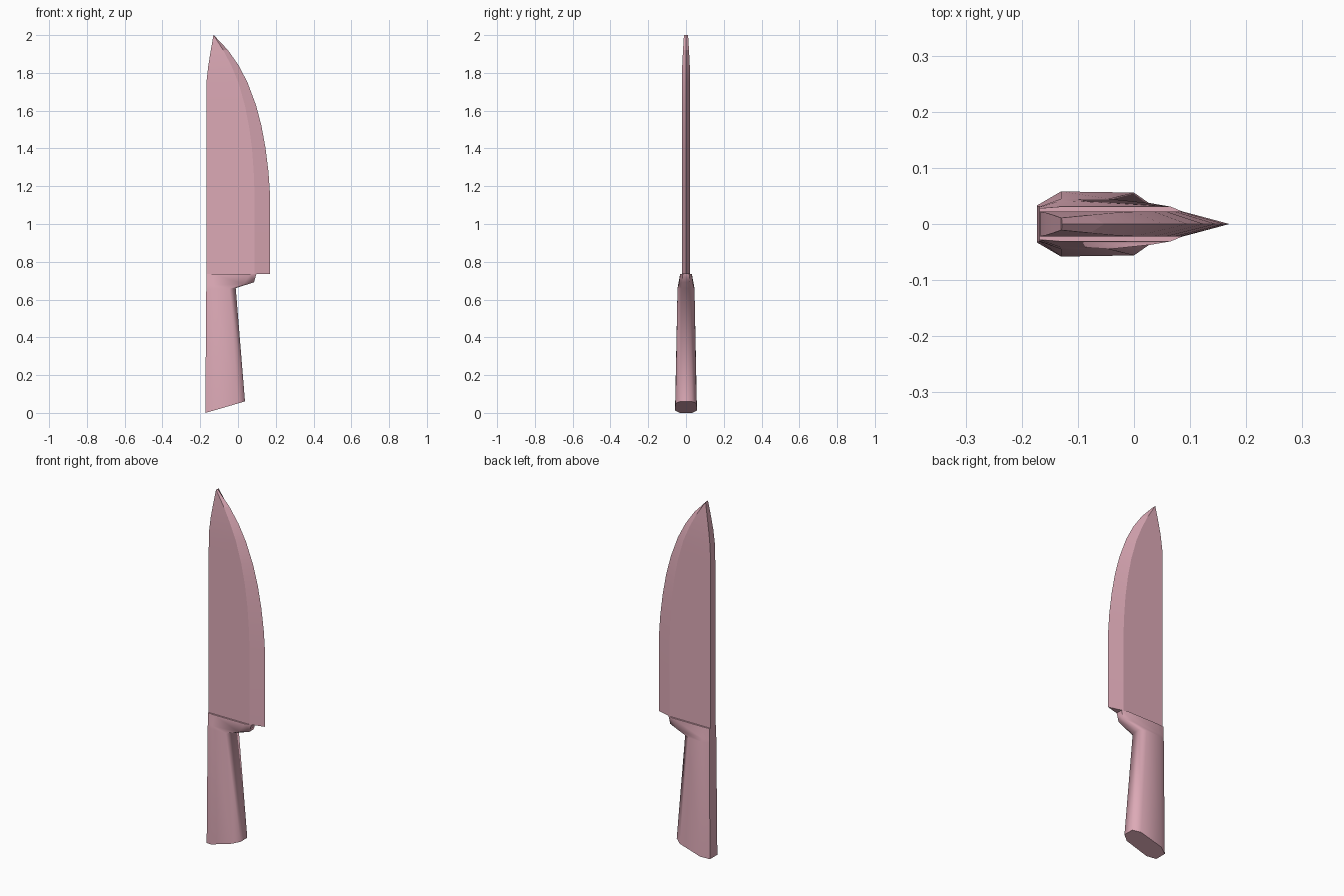
import bpy, bmesh, math

if "Cube" in bpy.data.objects:
    bpy.data.objects.remove(bpy.data.objects["Cube"])

mat = bpy.data.materials.new("pink")
mat.diffuse_color = (0.72, 0.40, 0.47, 1)
mat.use_nodes = True
mat.node_tree.nodes["Principled BSDF"].inputs["Base Color"].default_value = mat.diffuse_color


def loft(name, rings, angle):
    """Skin a stack of closed rings, cap both ends, smooth below the angle."""
    bm = bmesh.new()
    loops = [[bm.verts.new(p) for p in ring] for ring in rings]
    n = len(loops[0])
    for a, b in zip(loops, loops[1:]):
        for i in range(n):
            j = (i + 1) % n
            bm.faces.new((a[i], a[j], b[j], b[i]))
    bm.faces.new(loops[0])
    bm.faces.new(loops[-1])
    bmesh.ops.remove_doubles(bm, verts=bm.verts, dist=0.0005)
    bmesh.ops.recalc_face_normals(bm, faces=bm.faces)
    mesh = bpy.data.meshes.new(name)
    bm.to_mesh(mesh)
    bm.free()
    mesh.materials.append(mat)
    obj = bpy.data.objects.new(name, mesh)
    bpy.context.collection.objects.link(obj)
    bpy.ops.object.select_all(action='DESELECT')
    obj.select_set(True)
    bpy.context.view_layer.objects.active = obj
    bpy.ops.object.shade_smooth_by_angle(angle=math.radians(angle))
    return obj


def mirrored(half):
    """Close a half section by mirroring it across y = 0."""
    return half + [(x, -y, z) for x, y, z in reversed(half) if y > 0]


# Blade: height, spine x, grind line x, cutting edge x, half thickness
blade_rows = [
    (0.735, -0.168, 0.088, 0.170, 0.022),
    (1.15, -0.168, 0.088, 0.170, 0.022),
    (1.28, -0.168, 0.083, 0.161, 0.022),
    (1.40, -0.168, 0.074, 0.146, 0.022),
    (1.52, -0.168, 0.058, 0.124, 0.022),
    (1.63, -0.168, 0.036, 0.095, 0.022),
    (1.75, -0.167, 0.002, 0.050, 0.022),
    (1.84, -0.157, -0.036, 0.003, 0.020),
    (1.92, -0.144, -0.078, -0.053, 0.016),
    (2.00, -0.130, -0.129, -0.128, 0.011),
]
loft("blade", [mirrored([(s, t, z), (g, t, z), (e, 0, z)])
               for z, s, g, e, t in blade_rows], 10)

# Handle with slanted butt, narrow neck and flared bolster (half sections)
handle_rings = [
    [(-0.173, 0.033, 0.0), (-0.13, 0.058, 0.012), (0.0, 0.056, 0.05), (0.037, 0.03, 0.061)],
    [(-0.168, 0.031, 0.655), (-0.13, 0.045, 0.657), (-0.045, 0.045, 0.658), (-0.012, 0.024, 0.66)],
    [(-0.168, 0.030, 0.672), (-0.13, 0.042, 0.676), (0.03, 0.037, 0.683), (0.085, 0.02, 0.692)],
    [(-0.168, 0.028, 0.735), (-0.13, 0.031, 0.735), (0.065, 0.031, 0.735), (0.097, 0.018, 0.735)],
]
loft("handle", [mirrored(r) for r in handle_rings], 62)
